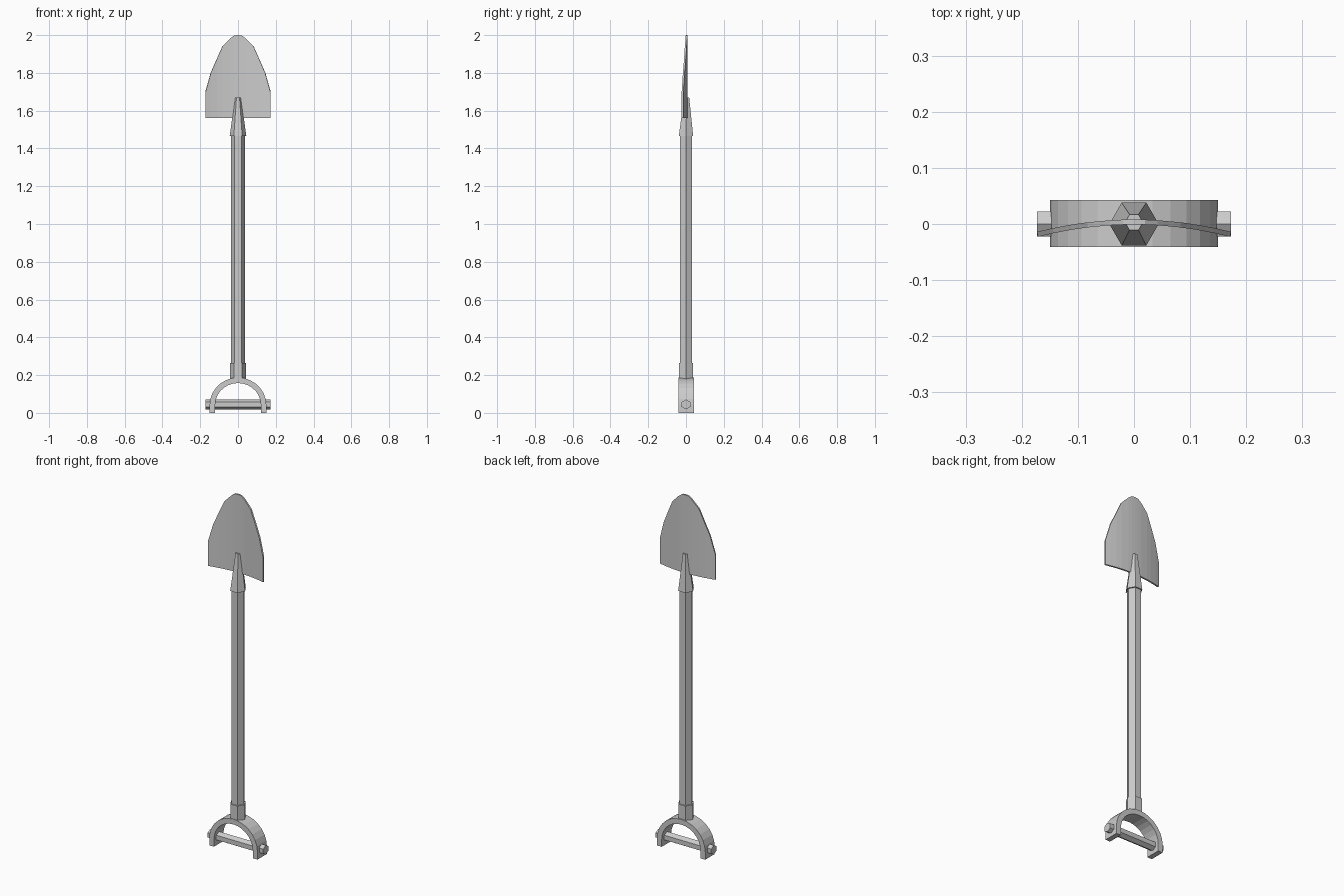
import bpy, bmesh, math
from mathutils import Vector

cube = bpy.data.objects.get("Cube")
if cube:
    bpy.data.objects.remove(cube)

GREY = (0.6, 0.6, 0.6, 1)
metal = bpy.data.materials.new("plain grey")
metal.use_nodes = True
metal.diffuse_color = GREY
metal.node_tree.nodes["Principled BSDF"].inputs["Base Color"].default_value = GREY


def finish(name, bm):
    bmesh.ops.recalc_face_normals(bm, faces=bm.faces)
    mesh = bpy.data.meshes.new(name)
    bm.to_mesh(mesh)
    bm.free()
    mesh.materials.append(metal)
    obj = bpy.data.objects.new(name, mesh)
    bpy.context.collection.objects.link(obj)
    return obj


def hex_rod(name, rings, along_x=False):
    """Loft six-sided rings given as (position, radius, y offset)."""
    bm = bmesh.new()
    loops = []
    for pos, r, y in rings:
        loop = []
        for i in range(6):
            a = math.tau * i / 6
            u, v = r * math.cos(a), r * math.sin(a) + y
            loop.append(bm.verts.new((pos, v, u + 0.045) if along_x else (u, v, pos)))
        loops.append(loop)
    for low, high in zip(loops, loops[1:]):
        for i in range(6):
            j = (i + 1) % 6
            bm.faces.new((low[i], low[j], high[j], high[i]))
    bm.faces.new(loops[0])
    bm.faces.new(loops[-1])
    return finish(name, bm)


# Straight six-sided parts
hex_rod("shaft", [(0.18, 0.036, 0), (1.48, 0.036, 0)])
hex_rod("collar", [(0.17, 0.043, 0), (0.265, 0.043, 0)])
hex_rod("blade_socket", [(1.465, 0.044, 0), (1.67, 0.016, 0.003)])
hex_rod("grip_bar", [(-0.173, 0.026, 0), (0.173, 0.026, 0)], along_x=True)

# Arched grip: inner and outer profile extruded through its depth
bm = bmesh.new()
angles = [math.pi * i / 14 for i in range(15)]


def arch(r):
    curve = [(r * math.cos(a), 0.045 + (r - 0.005) * math.sin(a)) for a in angles]
    return [(r, 0.003)] + curve + [(-r, 0.003)]


sections = []
for (ox, oz), (ix, iz) in zip(arch(0.15), arch(0.121)):
    corners = [(ox, -0.041, oz), (ox, 0.043, oz), (ix, 0.043, iz), (ix, -0.041, iz)]
    sections.append([bm.verts.new(c) for c in corners])
for s, t in zip(sections, sections[1:]):
    for i in range(4):
        j = (i + 1) % 4
        bm.faces.new((s[i], s[j], t[j], t[i]))
bm.faces.new(sections[0])
bm.faces.new(sections[-1])
bmesh.ops.translate(bm, verts=bm.verts, vec=Vector((0, 0, -0.003)))
finish("grip_arch", bm)

# Dished blade: vertical strips under a pointed outline
outline = [(0, 2.0), (0.02, 1.998), (0.042, 1.982), (0.083, 1.94),
           (0.113, 1.873), (0.145, 1.80), (0.173, 1.70)]
outline = [(-x, z) for x, z in reversed(outline[1:])] + outline
bm = bmesh.new()
columns = []
for x, z in outline:
    y = 0.008 - 0.022 * (x / 0.173) ** 2
    columns.append([bm.verts.new((x, y, h)) for h in (1.56, z)])
for a, b in zip(columns, columns[1:]):
    bm.faces.new((a[0], b[0], b[1], a[1]))
blade = finish("blade", bm)
solid = blade.modifiers.new("thickness", "SOLIDIFY")
solid.thickness = 0.009
solid.offset = -1 if blade.data.polygons[0].normal.y > 0 else 1
